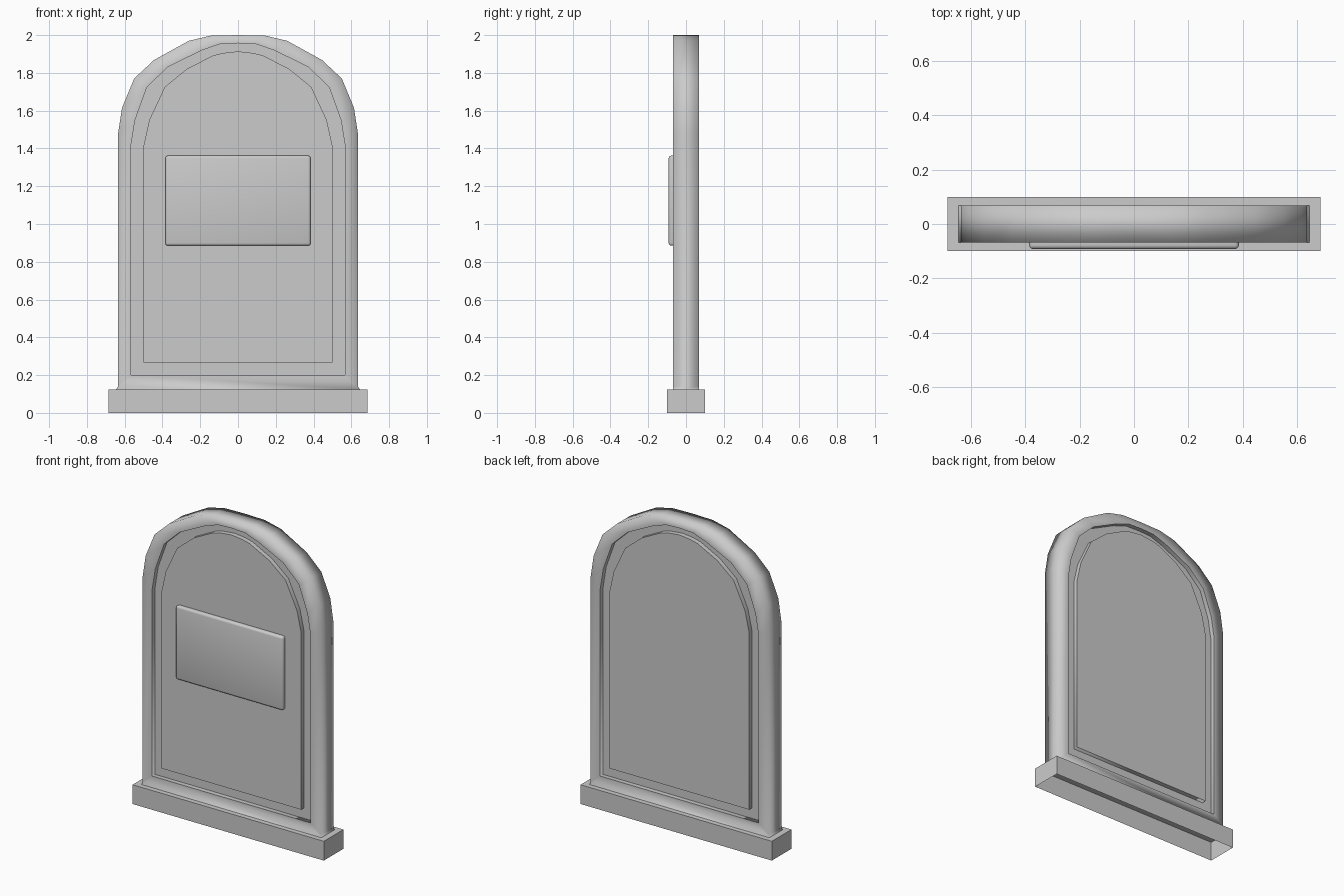
import bpy, bmesh

if "Cube" in bpy.data.objects:
    bpy.data.objects.remove(bpy.data.objects["Cube"])


def finish(bm, name):
    bmesh.ops.recalc_face_normals(bm, faces=bm.faces)
    mesh = bpy.data.meshes.new(name)
    bm.to_mesh(mesh)
    bm.free()
    obj = bpy.data.objects.new(name, mesh)
    bpy.context.collection.objects.link(obj)
    return obj


def box(name, x, y0, y1, z0, z1, bevel=0.0, open_bottom=False):
    bm = bmesh.new()
    bmesh.ops.create_cube(bm, size=1)
    for v in bm.verts:
        v.co = (v.co.x * 2 * x, y0 if v.co.y < 0 else y1, z0 if v.co.z < 0 else z1)
    if open_bottom:
        low = [f for f in bm.faces if all(abs(v.co.z - z0) < 1e-6 for v in f.verts)]
        bmesh.ops.delete(bm, geom=low, context='FACES_ONLY')
    if bevel:
        bmesh.ops.bevel(bm, geom=bm.edges[:], offset=bevel, segments=3,
                        profile=0.5, affect='EDGES')
    obj = finish(bm, name)
    if bevel:
        for p in obj.data.polygons:
            p.use_smooth = True
    return obj


# Half outlines (right side, from the foot to the crown), mirrored by ring()
OUTER = [(.645, .125), (.635, .14), (.635, 1.478), (.614, 1.615), (.55, 1.77),
         (.445, 1.868), (.26, 1.97), (.145, 1.997), (0, 2)]
FRAME = [(.567, .2), (.567, .2), (.567, 1.414), (.545, 1.55), (.482, 1.725),
         (.37, 1.832), (.19, 1.92), (.095, 1.953), (0, 1.957)]
PANEL = [(.5, .268), (.5, .268), (.5, 1.414), (.47, 1.55), (.388, 1.725),
         (.27, 1.822), (.13, 1.893), (.08, 1.905), (0, 1.914)]
FACE, FLOOR = 0.068, 0.038


def ring(bm, half, y):
    pts = half + [(-x, z) for x, z in reversed(half[:-1])]
    verts, made = [], {}
    for x, z in pts:
        if (x, z) not in made:
            made[(x, z)] = bm.verts.new((x, y, z))
        verts.append(made[(x, z)])
    return verts


# Headstone: panel, groove and frame on the front, repeated on the back
bm = bmesh.new()
front = [(PANEL, -FACE), (PANEL, -FLOOR), (FRAME, -FLOOR), (FRAME, -FACE), (OUTER, -FACE)]
layers = front + [(h, -y) for h, y in reversed(front)]
rings = [ring(bm, h, y) for h, y in layers]
for i, (a, b) in enumerate(zip(rings, rings[1:])):
    n = len(a)
    for k in range(n):
        if i == 4 and k == n - 1:      # underside rests on the plinth
            continue
        j = (k + 1) % n
        corners = list(dict.fromkeys([a[k], a[j], b[j], b[k]]))
        if len(corners) > 2:
            bm.faces.new(corners)
for cap in (rings[0], rings[-1]):
    bm.faces.new(list(dict.fromkeys(cap)))
for f in bm.faces:
    f.smooth = True
# Groove edges stay crisp, the outer rim shades smoothly
for i, r in enumerate(rings):
    if layers[i][0] is not OUTER:
        members = set(r)
        for e in bm.edges:
            if e.verts[0] in members and e.verts[1] in members:
                e.smooth = False
finish(bm, "headstone")

# Plinth, hollow from below
box("plinth", 0.685, -0.1, 0.1, 0, 0.125, open_bottom=True)

# Plaque on the front
box("plaque", 0.385, -0.092, -0.045, 0.885, 1.362, bevel=0.014)
